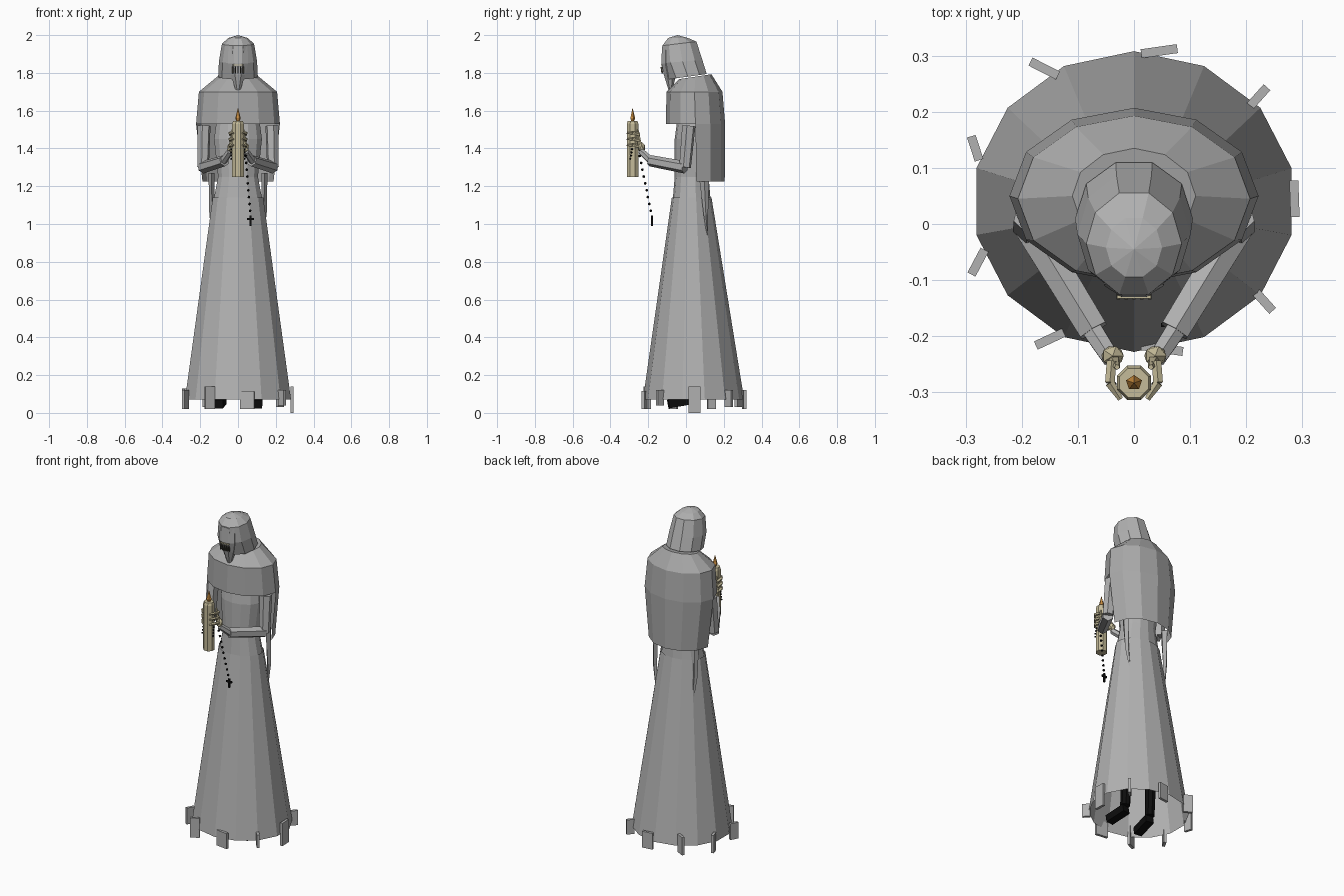
import bpy, bmesh, math
from mathutils import Vector, Matrix


def material(name, rgb):
    m = bpy.data.materials.new(name)
    m.diffuse_color = (*rgb, 1)
    return m


CLOTH = material("grey cloth", (0.44, 0.44, 0.44))
CAPE = material("cape grey", (0.40, 0.40, 0.40))
BLACK = material("black", (0.004, 0.004, 0.004))
WAX = material("pale wax", (0.56, 0.50, 0.32))
FLAME = material("flame orange", (0.60, 0.27, 0.05))
SHADE = material("dark grey", (0.07, 0.065, 0.05))


def finish(name, bm, mat):
    bmesh.ops.recalc_face_normals(bm, faces=bm.faces)
    me = bpy.data.meshes.new(name)
    bm.to_mesh(me)
    bm.free()
    me.materials.append(mat)
    ob = bpy.data.objects.new(name, me)
    bpy.context.collection.objects.link(ob)
    return ob


def loft(name, rings, n, mat, bottom=False, top=False, drop=None, turn=0.0):
    """Stack of ellipses (z, centre x, centre y, rx, ry, tilt); drop deletes faces by centre."""
    bm = bmesh.new()
    loops = []
    for z, cx, cy, rx, ry, tilt in rings:
        ring = []
        for i in range(n):
            a = 2 * math.pi * i / n + turn
            y = ry * math.cos(a)
            ring.append(bm.verts.new((cx + rx * math.sin(a), cy + y, z + tilt * y)))
        loops.append(ring)
    for lo, hi in zip(loops, loops[1:]):
        for i in range(n):
            j = (i + 1) % n
            bm.faces.new((lo[i], lo[j], hi[j], hi[i]))
    if bottom:
        bm.faces.new(loops[0])
    if top:
        bm.faces.new(loops[-1])
    if drop:
        gone = [f for f in bm.faces if drop(f.calc_center_median())]
        bmesh.ops.delete(bm, geom=gone, context='FACES')
    bmesh.ops.remove_doubles(bm, verts=bm.verts, dist=0.0005)
    return finish(name, bm, mat)


def limb(name, a, b, r1, r2, mat, n=6):
    a, b = Vector(a), Vector(b)
    d = b - a
    bm = bmesh.new()
    mtx = Matrix.Translation((a + b) / 2) @ d.to_track_quat('Z', 'Y').to_matrix().to_4x4()
    bmesh.ops.create_cone(bm, cap_ends=True, segments=n, radius1=r1, radius2=r2,
                          depth=d.length, matrix=mtx)
    return finish(name, bm, mat)


def box(name, centre, size, mat, yaw=0.0, pitch=0.0):
    bm = bmesh.new()
    mtx = (Matrix.Translation(centre) @ Matrix.Rotation(math.radians(yaw), 4, 'Z')
           @ Matrix.Rotation(math.radians(pitch), 4, 'X') @ Matrix.Diagonal((*size, 1)))
    bmesh.ops.create_cube(bm, size=1, matrix=mtx)
    return finish(name, bm, mat)


def ball(name, centre, r, mat, stretch=(1, 1, 1)):
    bm = bmesh.new()
    bmesh.ops.create_icosphere(bm, subdivisions=1, radius=r,
                               matrix=Matrix.Translation(centre) @ Matrix.Diagonal((*stretch, 1)))
    return finish(name, bm, mat)


# Long open skirt and the bodice above it
loft("skirt", [(0.07, 0, 0.04, 0.288, 0.268, 0), (1.14, 0, 0.03, 0.137, 0.105, 0)], 14, CLOTH)
loft("bodice", [(1.13, 0, 0.03, 0.132, 0.10, 0), (1.25, 0, 0.03, 0.108, 0.09, 0),
                (1.45, 0, 0.04, 0.13, 0.10, 0), (1.74, 0, 0.05, 0.09, 0.07, 0)],
     14, CLOTH, top=True)

# Cape: closed over the chest, open at the front below it
loft("cape", [(1.225, 0, 0.055, 0.188, 0.150, 0), (1.53, 0, 0.05, 0.222, 0.157, 0),
              (1.70, 0, 0.045, 0.207, 0.148, 0), (1.78, 0, 0.05, 0.11, 0.085, 0.15)],
     12, CAPE, top=True, drop=lambda c: c.z < 1.5 and c.y < 0.03)

# Hood, closed over a crown point
loft("hood", [(1.78, 0, 0.01, 0.105, 0.105, 0.14), (1.86, 0, -0.018, 0.101, 0.110, 0.08),
              (1.955, 0, -0.035, 0.085, 0.095, 0.12), (1.985, 0, -0.042, 0.05, 0.055, 0.0),
              (2.0, 0, -0.045, 0.0001, 0.0001, 0)], 10, CLOTH, bottom=True, turn=math.pi / 10)

# Narrow face ending in a long pointed chin
loft("face", [(1.71, 0, -0.082, 0.014, 0.012, 0), (1.79, 0, -0.085, 0.042, 0.035, 0),
              (1.85, 0, -0.095, 0.058, 0.038, 0), (1.94, 0, -0.092, 0.055, 0.038, 0)],
     8, CLOTH, bottom=True, top=True, turn=math.pi / 8)
for i in range(5):
    x = (i - 2) * 0.014
    box("mouth_slit", (x, -0.128, 1.815), (0.006, 0.009, 0.035), SHADE, pitch=8)
box("lip_strip", (0, -0.130, 1.842), (0.06, 0.006, 0.006), WAX)

for s in (-1, 1):
    # Hanging cloth points under the cape
    loft("hanging_strip", [(0.88 if s < 0 else 0.92, s * 0.125, 0.115, 0.003, 0.003, 0),
                           (1.05, s * 0.138, 0.105, 0.014, 0.012, 0),
                           (1.27, s * 0.140, 0.095, 0.016, 0.028, 0)], 4, CAPE, bottom=True, top=True)
    # Sleeved arms bent toward the candle
    elbow, cuff = (s * 0.185, -0.005, 1.30), (s * 0.072, -0.19, 1.335)
    limb("upper_arm", (s * 0.18, 0.015, 1.52), elbow, 0.036, 0.032, CLOTH)
    limb("forearm", elbow, cuff, 0.033, 0.030, CLOTH)
    limb("wrist", (s * 0.08, -0.18, 1.33), (s * 0.042, -0.238, 1.385), 0.021, 0.018, CLOTH)
    # Hands and fingers around the candle
    ball("hand", (s * 0.038, -0.235, 1.405), 0.022, WAX, (1, 0.9, 1.4))
    limb("thumb", (s * 0.036, -0.245, 1.42), (s * 0.03, -0.255, 1.50), 0.012, 0.005, WAX, 5)
    for k in range(3):
        z = 1.41 + 0.032 * k
        p, q = (s * 0.04, -0.245, z), (s * 0.043, -0.283, z + 0.008)
        limb("finger", p, q, 0.009, 0.009, WAX, 5)
        limb("fingertip", q, (s * 0.024, -0.312, z + 0.006), 0.009, 0.005, WAX, 5)
    # Legs and shoes under the skirt
    limb("shin", (s * 0.085, 0.05, 0.50), (s * 0.09, 0.03, 0.09), 0.036, 0.028, BLACK, 8)
    box("shoe", (s * 0.095, -0.03, 0.058), (0.05, 0.13, 0.045), BLACK, yaw=s * 8, pitch=10)

# Candle and flame
loft("candle", [(1.25, 0, -0.283, 0.033, 0.033, 0), (1.53, 0, -0.283, 0.033, 0.033, 0),
                (1.545, 0, -0.283, 0.028, 0.028, 0)], 8, WAX, True, True, turn=math.pi / 8)
loft("flame", [(1.54, 0, -0.283, 0.006, 0.006, 0), (1.56, 0, -0.283, 0.015, 0.014, 0),
               (1.612, 0, -0.283, 0.001, 0.001, 0)], 5, FLAME, True, True)

# Bead string wound over the hands, then hanging to a small cross
for s in (-1, 1):
    for k in range(4):
        ball("wound_bead", (s * 0.036, -0.295 + 0.003 * k, 1.345 + 0.017 * k), 0.006, BLACK)
for k in range(9):
    t = k / 8
    ball("hanging_bead", (0.04 + 0.024 * t, -0.245 + 0.058 * t, 1.36 - 0.29 * t), 0.008, BLACK)
box("cross_upright", (0.066, -0.180, 1.018), (0.011, 0.008, 0.055), BLACK)
box("cross_bar", (0.066, -0.180, 1.027), (0.036, 0.008, 0.011), BLACK)

# Ragged patches around the hem: x, y, yaw, width, bottom, top
PATCHES = [(0.045, 0.308, 8, 0.065, 0.02, 0.12), (-0.16, 0.277, -27, 0.055, 0.03, 0.14),
           (0.222, 0.227, 48, 0.045, 0.03, 0.12), (-0.283, 0.135, -72, 0.045, 0.02, 0.13),
           (0.286, 0.045, 92, 0.065, 0.0, 0.14), (-0.278, -0.068, 62, 0.05, 0.02, 0.12),
           (0.232, -0.138, -48, 0.045, 0.04, 0.12), (-0.15, -0.205, 25, 0.055, 0.02, 0.14),
           (0.05, -0.222, -8, 0.075, 0.02, 0.115)]
for x, y, yaw, w, lo, hi in PATCHES:
    box("hem_patch", (x, y, (lo + hi) / 2), (w, 0.016, hi - lo), CLOTH, yaw)
